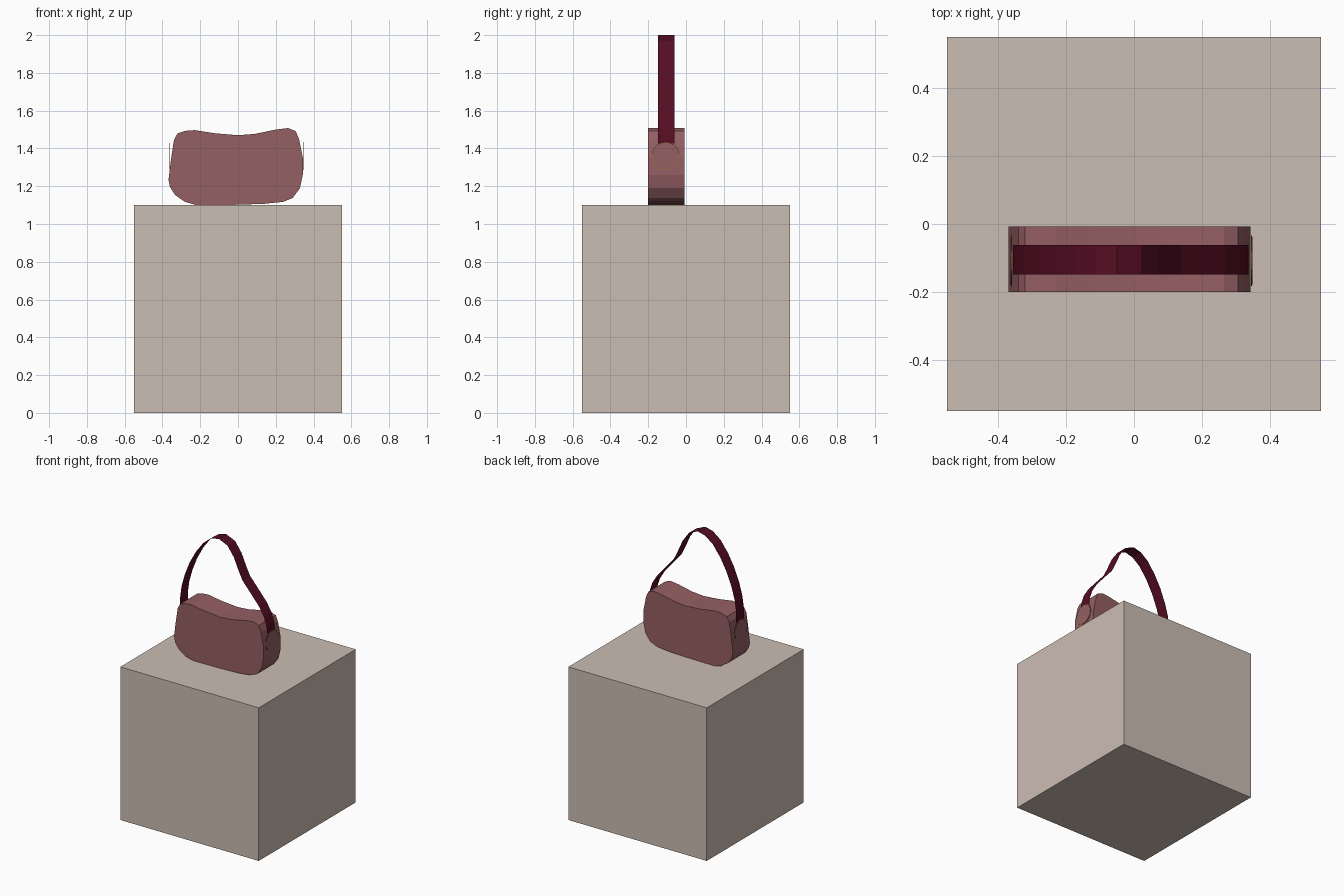
import bpy, bmesh, math
from mathutils import Vector

default = bpy.data.objects.get("Cube")
if default:
    bpy.data.objects.remove(default)


def material(name, rgb, metallic=0.0):
    m = bpy.data.materials.new(name)
    m.use_nodes = True
    m.diffuse_color = (*rgb, 1)
    m.node_tree.nodes["Principled BSDF"].inputs["Base Color"].default_value = (*rgb, 1)
    return m


STONE = material("warm stone", (0.60, 0.51, 0.45))
ROSE = material("dusty rose leather", (0.30, 0.115, 0.125))
WINE = material("dark wine leather", (0.09, 0.004, 0.017))
BRASS = material("brass", (0.30, 0.17, 0.04))


def finish(bm, name, mat):
    mesh = bpy.data.meshes.new(name)
    bm.to_mesh(mesh)
    bm.free()
    mesh.materials.append(mat)
    obj = bpy.data.objects.new(name, mesh)
    bpy.context.collection.objects.link(obj)
    return obj


def sweep_y(bm, edges, depth):
    """Extrude edges along y by depth."""
    out = bmesh.ops.extrude_edge_only(bm, edges=edges)
    verts = [g for g in out["geom"] if isinstance(g, bmesh.types.BMVert)]
    bmesh.ops.translate(bm, verts=verts, vec=(0, depth, 0))


# Display pedestal
bm = bmesh.new()
bmesh.ops.create_cube(bm, size=1.1)
bmesh.ops.translate(bm, verts=bm.verts, vec=(0, 0, 0.55))
finish(bm, "pedestal", STONE)

# Bag body: slouched outline extruded from front to back
OUTLINE = [(-.32, 1.48), (-.28, 1.493), (-.23, 1.497), (-.12, 1.48), (0, 1.47),
           (.09, 1.477), (.2, 1.5), (.265, 1.508), (.305, 1.492), (.323, 1.45),
           (.343, 1.35), (.343, 1.26), (.328, 1.19), (.29, 1.138), (.238, 1.117),
           (.14, 1.107), (0, 1.102), (-.22, 1.1), (-.28, 1.117), (-.333, 1.153),
           (-.36, 1.196), (-.368, 1.233), (-.355, 1.34), (-.339, 1.445)]
bm = bmesh.new()
front = bm.faces.new([bm.verts.new((x, -.2, z)) for x, z in OUTLINE])
back = bmesh.ops.extrude_face_region(bm, geom=[front], use_keep_orig=True)
bmesh.ops.translate(bm, vec=(0, .193, 0),
                    verts=[g for g in back["geom"] if isinstance(g, bmesh.types.BMVert)])
bmesh.ops.recalc_face_normals(bm, faces=bm.faces)
finish(bm, "bag_body", ROSE)

# Shoulder strap: thin ribbon arching over the bag
PATH = [(-.356, 1.425), (-.356, 1.5), (-.345, 1.58), (-.32, 1.67), (-.28, 1.77),
        (-.23, 1.86), (-.17, 1.94), (-.11, 1.985), (-.05, 2.0), (.02, 1.97),
        (.07, 1.9), (.11, 1.81), (.14, 1.75), (.21, 1.67), (.27, 1.6),
        (.31, 1.535), (.33, 1.475), (.336, 1.425)]
bm = bmesh.new()
row = [bm.verts.new((x, -.148, z)) for x, z in PATH]
sweep_y(bm, [bm.edges.new(pair) for pair in zip(row, row[1:])], .087)
finish(bm, "strap", WINE)

# Round side tabs with a fine brass rim
for side, x in (("left", .345), ("right", -.36)):
    out = math.copysign(1, x)
    for part, radius, shift, mat in (("rim", .074, 0, BRASS), ("tab", .070, .002, ROSE)):
        bm = bmesh.new()
        bmesh.ops.create_cone(bm, cap_ends=True, segments=32, radius1=radius,
                              radius2=radius, depth=.002)
        bmesh.ops.rotate(bm, verts=bm.verts, matrix=Vector((0, 0, 1)).rotation_difference(
            Vector((out, 0, 0))).to_matrix())
        bmesh.ops.translate(bm, verts=bm.verts, vec=(x + out * shift, -.108, 1.36))
        finish(bm, f"{side}_{part}", mat)
